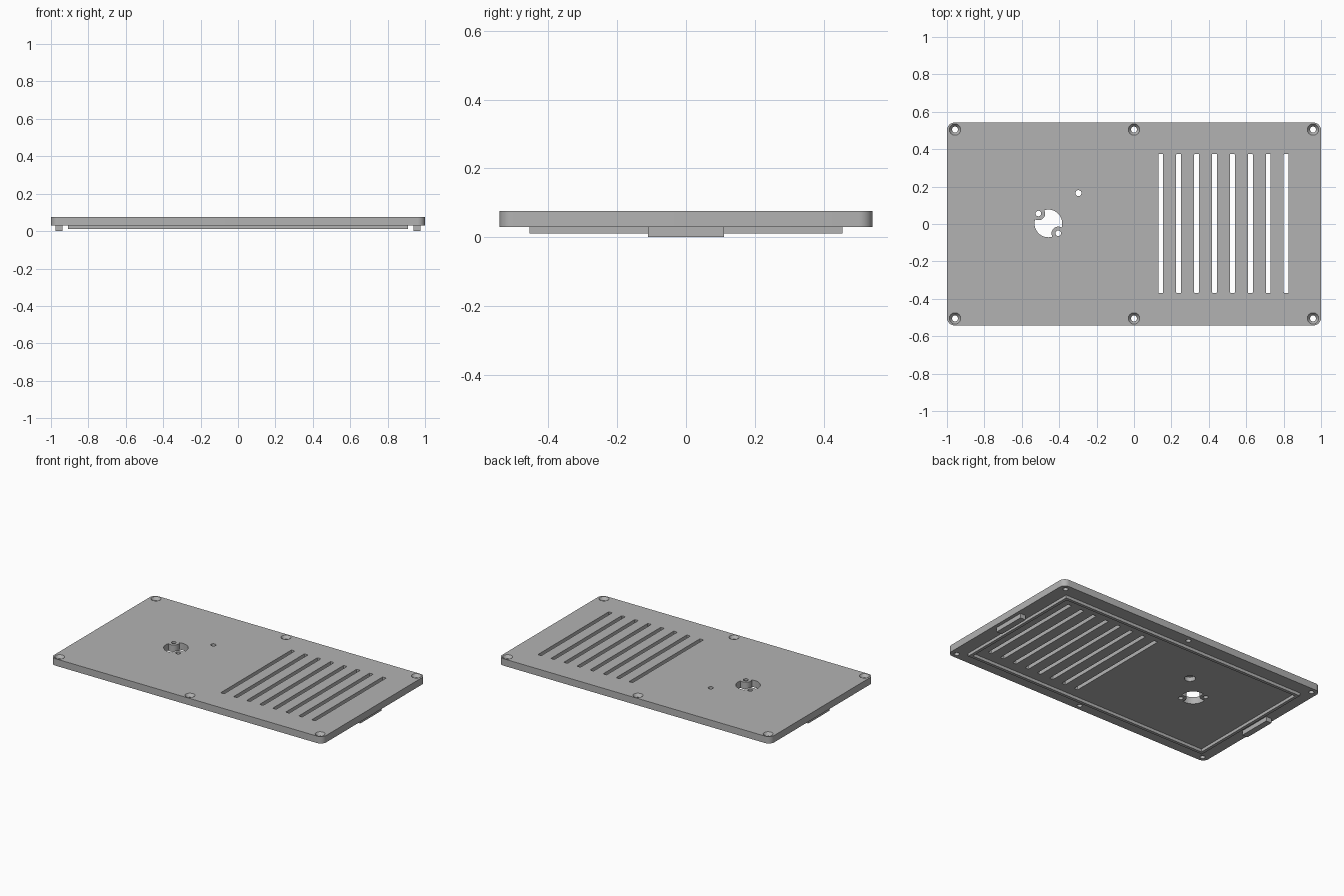
import bpy, bmesh, math

cube = bpy.data.objects.get("Cube")
if cube:
    bpy.data.objects.remove(cube, do_unlink=True)

BOTTOM, TOP = 0.03, 0.076

grey = bpy.data.materials.new("plain grey")
grey.use_nodes = True
colour = (0.45, 0.45, 0.45, 1)
grey.diffuse_color = colour
grey.node_tree.nodes["Principled BSDF"].inputs["Base Color"].default_value = colour


def finish(name, bm):
    bmesh.ops.recalc_face_normals(bm, faces=bm.faces)
    mesh = bpy.data.meshes.new(name)
    bm.to_mesh(mesh)
    bm.free()
    mesh.materials.append(grey)
    obj = bpy.data.objects.new(name, mesh)
    bpy.context.collection.objects.link(obj)
    return obj


def box(name, x, y, z0, z1, width, depth, radius=0):
    bm = bmesh.new()
    bmesh.ops.create_cube(bm, size=1)
    for v in bm.verts:
        v.co = (x + v.co.x * width, y + v.co.y * depth, z0 + (v.co.z + 0.5) * (z1 - z0))
    if radius:
        uprights = [e for e in bm.edges if abs(e.verts[0].co.z - e.verts[1].co.z) > 0.001]
        bmesh.ops.bevel(bm, geom=uprights, offset=radius, segments=8,
                        profile=0.5, affect='EDGES')
    return finish(name, bm)


def cone(x, y, z0, z1, r0, r1, sides=32):
    bm = bmesh.new()
    bmesh.ops.create_cone(bm, cap_ends=True, segments=sides,
                          radius1=r0, radius2=r1, depth=z1 - z0)
    bmesh.ops.translate(bm, verts=bm.verts, vec=(x, y, (z0 + z1) / 2))
    return finish("cutter", bm)


def cut(target, cutter):
    mod = target.modifiers.new("cut", 'BOOLEAN')
    mod.operation = 'DIFFERENCE'
    mod.solver = 'EXACT'
    mod.object = cutter
    bpy.context.view_layer.objects.active = target
    bpy.ops.object.modifier_apply(modifier=mod.name)
    bpy.data.objects.remove(cutter, do_unlink=True)


def drill(target, x, y, radius):
    cut(target, cone(x, y, 0, 0.1, radius, radius))


# Rounded cover plate
plate = box("cover_plate", 0, 0, BOTTOM, TOP, 2, 1.084, 0.04)

# Countersunk screw holes along both long edges
for x in (-0.957, 0, 0.957):
    for y in (-0.505, 0.505):
        drill(plate, x, y, 0.016)
        cut(plate, cone(x, y, TOP - 0.02, TOP + 0.002, 0.016, 0.032))

# Row of ventilation slots
for i in range(8):
    cut(plate, box("slot", 0.143 + i * 0.0958, 0.003, 0, 0.1, 0.026, 0.744, 0.005))

# Connector opening: a round hole with a bite left around each small screw hole
cx, cy = -0.458, 0.003
opening = cone(cx, cy, 0, 0.1, 0.074, 0.074, 48)
for side in (-1, 1):
    cut(opening, cone(cx + side * 0.053, cy - side * 0.053, -0.1, 0.2, 0.036, 0.036))
cut(plate, opening)
for side in (-1, 1):
    drill(plate, cx + side * 0.053, cy - side * 0.053, 0.015)

# Indicator hole, widened from underneath
drill(plate, -0.297, 0.165, 0.016)
cut(plate, cone(-0.297, 0.165, 0, BOTTOM + 0.028, 0.033, 0.033))

# Raised locating rim on the underside
rim = box("locating_rim", 0, 0, 0.01, BOTTOM, 1.82, 0.91)
cut(rim, box("rim_inside", 0, 0, -0.1, 0.1, 1.78, 0.87))

# Locating tabs at both ends
tabs = [box(name, x, 0, 0, BOTTOM, 0.04, 0.222)
        for name, x in (("left_tab", 0.957), ("right_tab", -0.957))]

# Smooth the rounded walls, keep edges sharp
for obj in [plate, rim] + tabs:
    bpy.ops.object.select_all(action='DESELECT')
    obj.select_set(True)
    bpy.context.view_layer.objects.active = obj
    bpy.ops.object.shade_smooth_by_angle(angle=math.radians(30))
